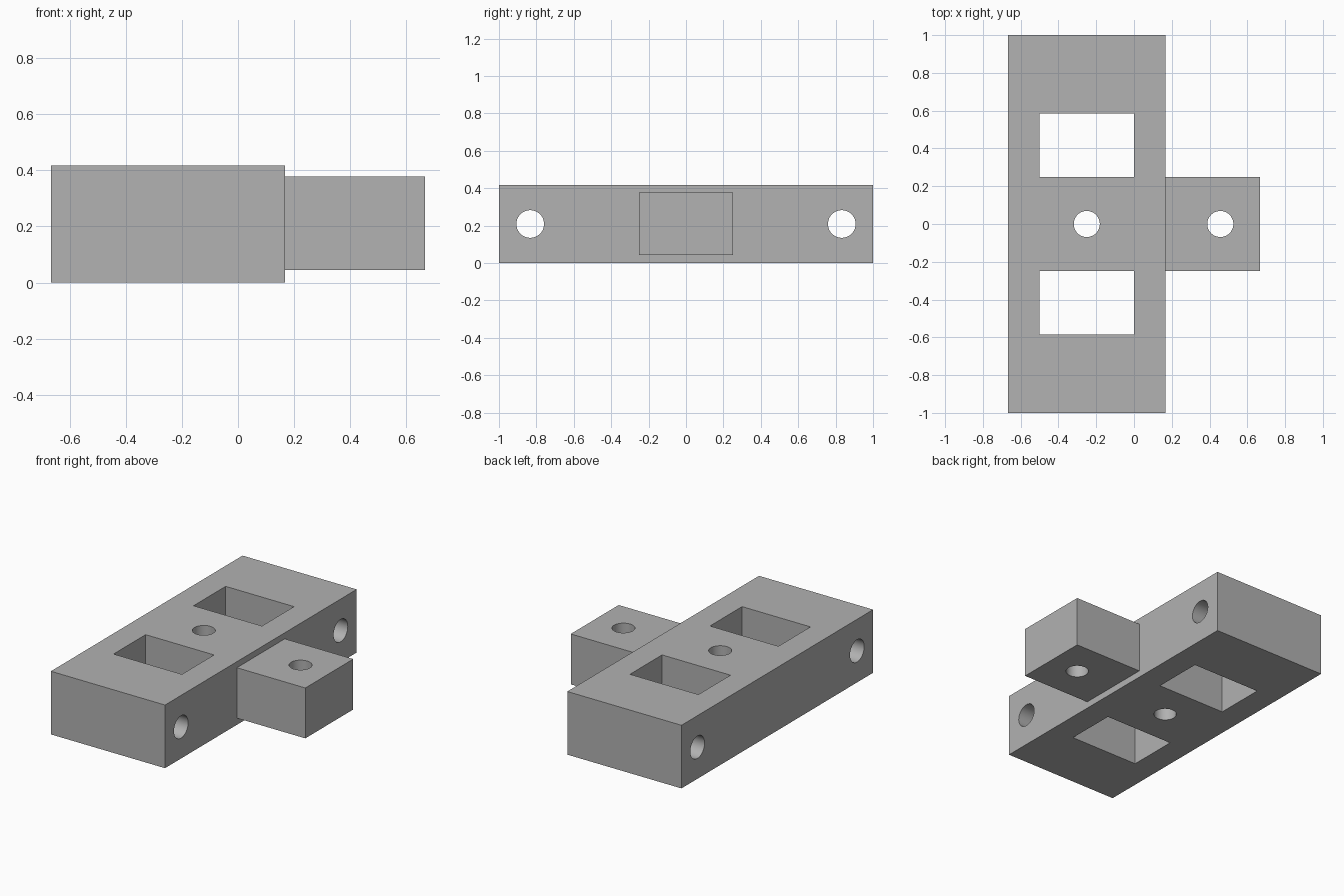
import bpy
import math
from mathutils import Vector

default_cube = bpy.data.objects.get("Cube")
if default_cube:
    bpy.data.objects.remove(default_cube, do_unlink=True)

grey = bpy.data.materials.new("plain grey")
grey.use_nodes = True
colour = (0.445, 0.445, 0.445, 1)
grey.diffuse_color = colour
grey.node_tree.nodes["Principled BSDF"].inputs["Base Color"].default_value = colour


def box(name, low, high):
    """Box between two opposite corners."""
    low, high = Vector(low), Vector(high)
    bpy.ops.mesh.primitive_cube_add(size=1, location=(low + high) / 2)
    obj = bpy.context.object
    obj.name = name
    obj.scale = high - low
    bpy.ops.object.transform_apply(location=False, rotation=False, scale=True)
    obj.data.materials.append(grey)
    return obj


def rod(name, centre, radius, depth, rotation=(0, 0, 0)):
    """Round cutter, upright unless rotated."""
    bpy.ops.mesh.primitive_cylinder_add(vertices=48, radius=radius, depth=depth,
                                        location=centre, rotation=rotation)
    obj = bpy.context.object
    obj.name = name
    obj.data.materials.append(grey)
    return obj


def cut(target, cutters):
    """Subtract the cutters, then discard them."""
    bpy.context.view_layer.update()
    for cutter in cutters:
        cutter.hide_render = True
        mod = target.modifiers.new(cutter.name, "BOOLEAN")
        mod.operation = "DIFFERENCE"
        mod.solver = "EXACT"
        mod.object = cutter
    bpy.ops.object.select_all(action="DESELECT")
    target.select_set(True)
    bpy.context.view_layer.objects.active = target
    for mod in list(target.modifiers):
        bpy.ops.object.modifier_apply(modifier=mod.name)
    for cutter in cutters:
        bpy.data.objects.remove(cutter, do_unlink=True)
    bpy.ops.object.shade_smooth_by_angle(angle=math.radians(30))


HEIGHT = 0.417
MID = HEIGHT / 2

# Main block: two square pockets, a centre hole and two cross holes
block = box("main_block", (-0.667, -1, 0), (0.167, 1, HEIGHT))
cutters = [rod("centre_hole", (-0.25, 0, MID), 0.069, 1)]
for side in (-1, 1):
    near, far = sorted((side * 0.25, side * 0.585))
    cutters.append(box("pocket", (-0.5, near, -0.2), (0, far, 0.6)))
    cutters.append(rod("cross_hole", (-0.25, side * 0.833, MID), 0.074, 2,
                       (0, math.pi / 2, 0)))
cut(block, cutters)

# Side tab with its own upright hole
tab = box("side_tab", (0.167, -0.25, 0.044), (0.667, 0.25, 0.377))
cut(tab, [rod("tab_hole", (0.457, 0, MID), 0.069, 1)])
